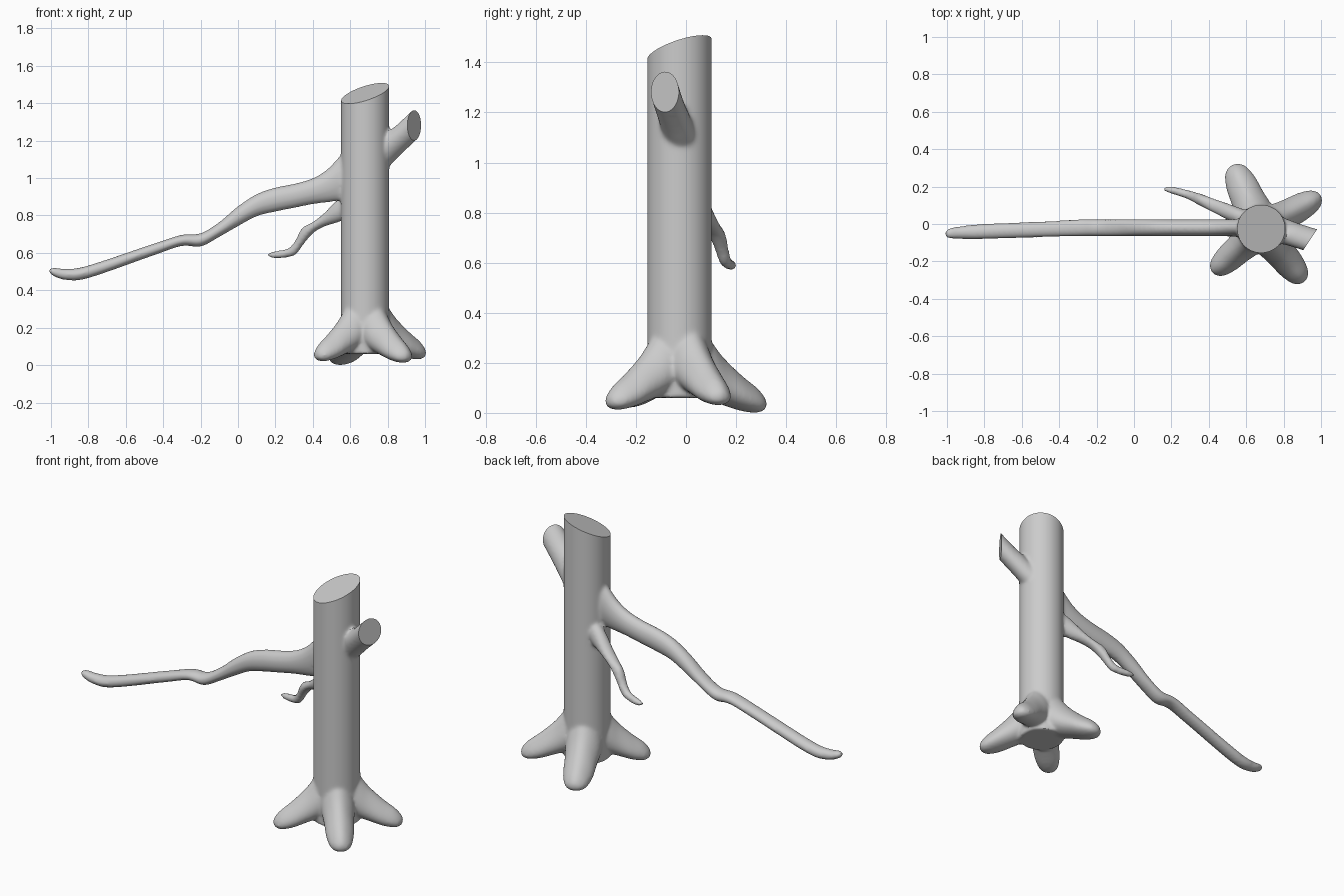
import bpy, bmesh, math
from mathutils import Vector, Matrix

if "Cube" in bpy.data.objects:
    bpy.data.objects.remove(bpy.data.objects["Cube"])

CX, CY, R = 0.68, -0.026, 0.129
bm = bmesh.new()


def spline(rows, steps=5):
    """Catmull-Rom interpolation through rows of numbers."""
    p = [Vector(r) for r in rows]
    p = [p[0]] + p + [p[-1]]
    out = []
    for i in range(1, len(p) - 2):
        a, b, c, d = p[i - 1:i + 3]
        for k in range(steps):
            t = k / steps
            out.append(0.5 * (2 * b + (c - a) * t + (2 * a - 5 * b + 4 * c - d) * t * t
                              + (3 * b - a - 3 * c + d) * t ** 3))
    return out + [p[-1]]


def limb(angle, rows, pinch=0.0, n=24):
    """Closed tube of upright rings; each row is x, y, low z, high z, half width."""
    side = Vector((-math.sin(angle), math.cos(angle), 0))
    rings = []
    for x, y, lo, hi, w in spline(rows):
        ring = []
        for k in range(n):
            a = 2 * math.pi * k / n
            s = math.sin(a)
            co = Vector((x, y, (lo + hi) / 2 + s * (hi - lo) / 2))
            ring.append(bm.verts.new(co + side * w * math.cos(a) * (1 - pinch * s)))
        rings.append(ring)
    for r0, r1 in zip(rings, rings[1:]):
        for k in range(n):
            j = (k + 1) % n
            bm.faces.new((r0[k], r0[j], r1[j], r1[k]))
    bm.faces.new(rings[0])
    bm.faces.new(rings[-1])


# Trunk
bmesh.ops.create_cone(bm, cap_ends=True, segments=64, radius1=R, radius2=R, depth=1.6,
                      matrix=Matrix.Translation((CX, CY, 0.86)))

# Roots: angle, length, ground height, width factor
for deg, length, base, wide in ((114, 0.375, 0.0, 1.1), (29, 0.365, 0.03, 0.95),
                                (-51, 0.365, 0.012, 1.0), (-138, 0.35, 0.02, 0.95)):
    a = math.radians(deg)
    rows = []
    for f, lo, hi, w in ((0.0, 0.07, 0.36, 0.09), (0.25, 0.06, 0.33, 0.09),
                         (0.48, 0.035, 0.23, 0.08), (0.7, 0.01, 0.155, 0.074),
                         (0.88, 0.0, 0.105, 0.058), (0.97, 0.01, 0.07, 0.035),
                         (1.0, 0.025, 0.05, 0.012)):
        d = f * length
        rows.append((CX + d * math.cos(a), CY + d * math.sin(a), base + lo, base + hi, w * wide))
    limb(a, rows, pinch=0.3)

# Long branch
limb(math.pi, [
    (0.64, -0.02, 0.90, 1.22, 0.05), (0.55, -0.02, 0.88, 1.125, 0.047),
    (0.48, -0.02, 0.87, 1.05, 0.046), (0.40, -0.02, 0.86, 1.0, 0.046),
    (0.30, -0.02, 0.84, 0.97, 0.046), (0.20, -0.02, 0.82, 0.95, 0.046),
    (0.10, -0.02, 0.795, 0.915, 0.046), (0.0, -0.02, 0.742, 0.85, 0.046),
    (-0.10, -0.02, 0.685, 0.765, 0.046), (-0.20, -0.02, 0.633, 0.705, 0.046),
    (-0.30, -0.02, 0.637, 0.697, 0.046), (-0.45, -0.027, 0.587, 0.65, 0.043),
    (-0.80, -0.04, 0.465, 0.533, 0.041), (-0.92, -0.046, 0.455, 0.515, 0.035),
    (-0.985, -0.05, 0.475, 0.522, 0.028), (-1.008, -0.052, 0.492, 0.515, 0.014)])

# Small branch
limb(math.atan2(0.17, -0.43), [
    (0.62, 0.02, 0.80, 0.94, 0.045), (0.54, 0.05, 0.765, 0.89, 0.043),
    (0.46, 0.085, 0.74, 0.81, 0.038), (0.40, 0.11, 0.705, 0.765, 0.034),
    (0.345, 0.135, 0.64, 0.735, 0.03), (0.31, 0.15, 0.592, 0.67, 0.026),
    (0.27, 0.163, 0.577, 0.625, 0.023), (0.20, 0.182, 0.57, 0.61, 0.02),
    (0.158, 0.188, 0.58, 0.60, 0.011)], pinch=0)

# Broken stub
limb(math.atan2(-0.55, 0.83), [
    (0.70, -0.01, 0.97, 1.15, 0.08), (0.80, -0.041, 1.062, 1.242, 0.072),
    (0.86, -0.059, 1.122, 1.288, 0.068), (0.945, -0.085, 1.203, 1.367, 0.068),
    (1.03, -0.11, 1.283, 1.447, 0.068)])

bmesh.ops.recalc_face_normals(bm, faces=bm.faces)
mesh = bpy.data.meshes.new("tree_stump")
bm.to_mesh(mesh)
bm.free()
tree = bpy.data.objects.new("tree_stump", mesh)
bpy.context.collection.objects.link(tree)

# Fuse all limbs into one skin and soften the joins
remesh = tree.modifiers.new("fuse", 'REMESH')
remesh.mode = 'VOXEL'
remesh.voxel_size = 0.009
soft = tree.modifiers.new("soften", 'SMOOTH')
soft.factor = 0.5
soft.iterations = 10
fused = bpy.data.meshes.new_from_object(tree.evaluated_get(bpy.context.evaluated_depsgraph_get()))
tree.modifiers.clear()
tree.data = fused

# Flat saw cuts on the trunk top and the stub end
bm = bmesh.new()
bm.from_mesh(fused)


def saw(faces, point, normal):
    geom = set(faces)
    for f in faces:
        geom.update(f.verts)
        geom.update(f.edges)
    cut = bmesh.ops.bisect_plane(bm, geom=list(geom), plane_co=point, plane_no=normal,
                                 clear_outer=True)["geom_cut"]
    bmesh.ops.holes_fill(bm, edges=[e for e in cut if isinstance(e, bmesh.types.BMEdge)], sides=0)


saw(bm.faces[:], (CX, CY, 1.453), (-0.30, -0.31, 1))
saw([f for f in bm.faces if f.calc_center_median().x > 0.83 and f.calc_center_median().z > 0.9],
    (0.942, -0.084, 1.285), (0.83, -0.55, 0))
bmesh.ops.recalc_face_normals(bm, faces=bm.faces)
bm.to_mesh(fused)
bm.free()

bpy.context.view_layer.objects.active = tree
tree.select_set(True)
bpy.ops.object.shade_smooth_by_angle(angle=math.radians(35))
